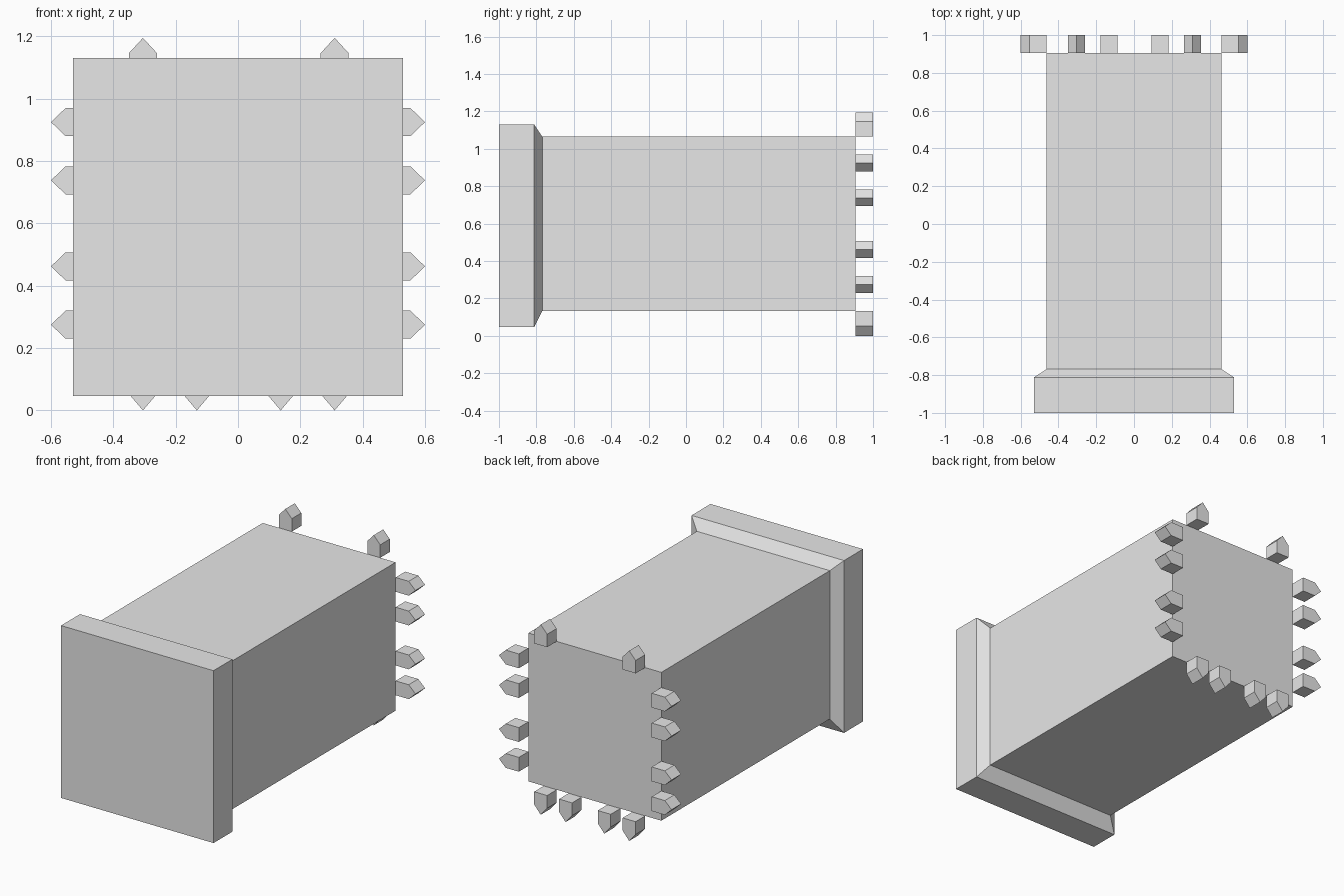
import bpy
import bmesh

cube = bpy.data.objects.get("Cube")
if cube:
    bpy.data.objects.remove(cube, do_unlink=True)

grey = bpy.data.materials.new("plain_grey")
grey.use_nodes = True
grey.diffuse_color = (0.8, 0.8, 0.8, 1)
grey.node_tree.nodes["Principled BSDF"].inputs["Base Color"].default_value = (0.8, 0.8, 0.8, 1)


def loft(name, rings):
    """Skin matching closed rings of points and cap both ends."""
    bm = bmesh.new()
    loops = [[bm.verts.new(p) for p in ring] for ring in rings]
    count = len(loops[0])
    for a, b in zip(loops, loops[1:]):
        for i in range(count):
            j = (i + 1) % count
            bm.faces.new((a[i], a[j], b[j], b[i]))
    bm.faces.new(loops[0])
    bm.faces.new(loops[-1])
    bmesh.ops.recalc_face_normals(bm, faces=bm.faces)
    mesh = bpy.data.meshes.new(name)
    bm.to_mesh(mesh)
    bm.free()
    mesh.materials.append(grey)
    obj = bpy.data.objects.new(name, mesh)
    bpy.context.collection.objects.link(obj)
    return obj


def rectangle(y, half_width, bottom, top):
    return [(-half_width, y, bottom), (half_width, y, bottom),
            (half_width, y, top), (-half_width, y, top)]


# Long square shaft with a wider head and a sloped collar
BACK = 0.905
HALF, LOW, HIGH = 0.462, 0.133, 1.065
HEAD = (0.53, 0.047, 1.13)
loft("body", [rectangle(-1.0, *HEAD), rectangle(-0.812, *HEAD),
              rectangle(-0.768, HALF, LOW, HIGH), rectangle(BACK, HALF, LOW, HIGH)])


def peg(name, along, base, shoulder, tip, upright):
    """Pointed block standing on one back edge of the shaft."""
    half = 0.045
    outline = [(along - half, base), (along + half, base),
               (along + half, shoulder), (along, tip), (along - half, shoulder)]
    if not upright:
        outline = [(out, a) for a, out in outline]
    loft(name, [[(x, y, z) for x, z in outline] for y in (BACK, 1.0)])


# Four pegs on each side
for number, z in enumerate((0.275, 0.462, 0.738, 0.925), 1):
    for side, sign in (("left", 1), ("right", -1)):
        peg(f"{side}_peg_{number}", z, sign * HALF, sign * 0.553, sign * 0.6, False)

# Two pegs on top
for number, x in enumerate((-0.305, 0.31), 1):
    peg(f"top_peg_{number}", x, HIGH, 1.146, 1.195, True)

# Four pegs underneath
for number, x in enumerate((-0.305, -0.132, 0.137, 0.31), 1):
    peg(f"bottom_peg_{number}", x, LOW, 0.053, 0.0, True)
